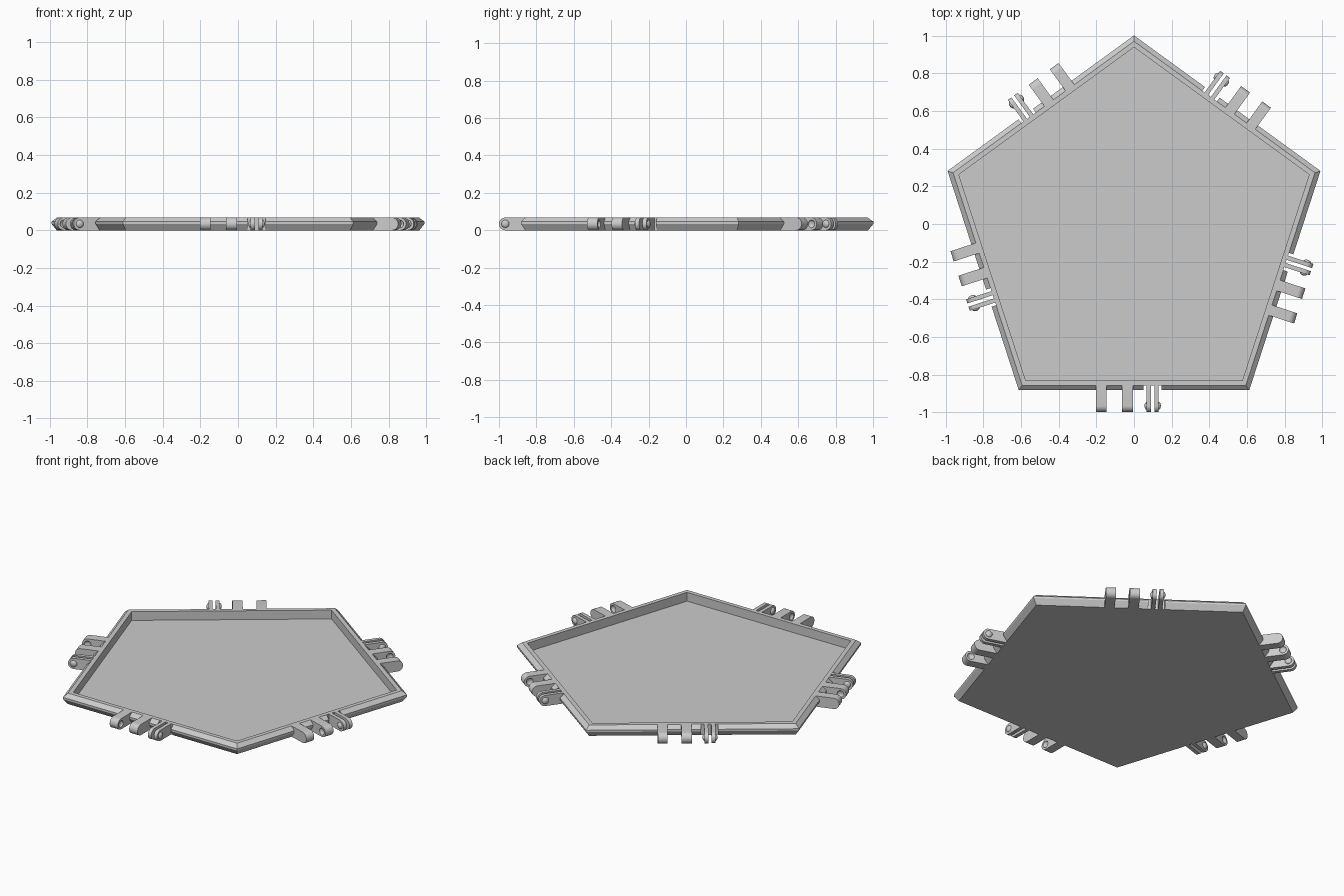
import bpy, bmesh, math
from mathutils import Matrix, Vector

cube = bpy.data.objects.get("Cube")
if cube:
    bpy.data.objects.remove(cube, do_unlink=True)

CENTRE_Y = -0.04      # pentagon centre
AXIS = 0.926          # distance from centre to hinge axis
R = 0.034             # knuckle radius, half the panel height

grey = bpy.data.materials.new("light_grey")
grey.use_nodes = True
colour = (0.6, 0.6, 0.6, 1)
grey.diffuse_color = colour
grey.node_tree.nodes["Principled BSDF"].inputs["Base Color"].default_value = colour


def finish(bm, name):
    bmesh.ops.recalc_face_normals(bm, faces=bm.faces[:])
    mesh = bpy.data.meshes.new(name)
    bm.to_mesh(mesh)
    bm.free()
    mesh.materials.append(grey)
    obj = bpy.data.objects.new(name, mesh)
    bpy.context.collection.objects.link(obj)
    return obj


def turn(k):
    return Matrix.Translation((0, CENTRE_Y, 0)) @ Matrix.Rotation(math.radians(72 * k), 4, "Z")


def cut(obj, cutter):
    mod = obj.modifiers.new("cut", "BOOLEAN")
    mod.operation = "DIFFERENCE"
    mod.solver = "EXACT"
    mod.object = cutter


def bake(obj, cutters):
    # Apply the cuts, then drop the cutters
    deps = bpy.context.evaluated_depsgraph_get()
    mesh = bpy.data.meshes.new_from_object(obj.evaluated_get(deps))
    obj.modifiers.clear()
    obj.data = mesh
    for c in cutters:
        bpy.data.objects.remove(c, do_unlink=True)


# Pentagonal tray: bevelled rim section (distance from centre, height)
section = [(0.82, 0), (0.843, 0.034), (0.843, 0.046), (0.818, 0.068),
           (0.792, 0.068), (0.792, 0.012)]
bm = bmesh.new()
rings = []
for a, z in section:
    r = a / math.cos(math.pi / 5)
    angles = [math.radians(90 + 72 * k) for k in range(5)]
    rings.append([bm.verts.new((r * math.cos(t), r * math.sin(t), z)) for t in angles])
for low, high in zip(rings, rings[1:]):
    for k in range(5):
        n = (k + 1) % 5
        bm.faces.new((low[k], low[n], high[n], high[k]))
bm.faces.new(rings[0])
bm.faces.new(rings[-1])
tray = finish(bm, "pentagon_tray")
tray.matrix_world = turn(0)

# Clearance notches in the rim around each clip
bm = bmesh.new()
for k in range(5):
    box = Matrix.Translation((0.098, -0.868, R)) @ Matrix.Diagonal((0.096, 0.1, 0.2, 1))
    bmesh.ops.create_cube(bm, size=1, matrix=turn(k) @ box)
notches = finish(bm, "notch_cutter")
notches.hide_render = True
cut(tray, notches)
bake(tray, [notches])


def knuckle(bm, x0, x1):
    # Round-ended lug reaching out from the rim
    arc = [math.radians(-90 + 180 * i / 16) for i in range(17)]
    outline = [(-0.81, 0)]
    outline += [(-AXIS - R * math.cos(t), R + R * math.sin(t)) for t in arc]
    outline.append((-0.81, 2 * R))
    face = bm.faces.new([bm.verts.new((x0, y, z)) for y, z in outline])
    out = bmesh.ops.extrude_face_region(bm, geom=[face])
    moved = [v for v in out["geom"] if isinstance(v, bmesh.types.BMVert)]
    bmesh.ops.translate(bm, verts=moved, vec=Vector((x1 - x0, 0, 0)))


def dome(bm, x):
    place = Matrix.Translation((x, -AXIS, R)) @ Matrix.Diagonal((0.6, 1, 1, 1))
    spin = Matrix.Rotation(math.pi / 2, 4, "Y")
    bmesh.ops.create_uvsphere(bm, u_segments=20, v_segments=10, radius=0.021,
                              matrix=place @ spin)


# Wide lugs with sockets on their facing sides
bm = bmesh.new()
knuckle(bm, -0.202, -0.145)
knuckle(bm, -0.065, -0.006)
lugs = finish(bm, "socket_lugs_1")
bm = bmesh.new()
dome(bm, -0.145)
dome(bm, -0.065)
sockets = finish(bm, "socket_cutter")
sockets.hide_render = True
cut(lugs, sockets)
bake(lugs, [sockets])

# Thin springy clip plates with bumps on their outer sides
bm = bmesh.new()
knuckle(bm, 0.067, 0.09)
knuckle(bm, 0.108, 0.131)
dome(bm, 0.068)
dome(bm, 0.13)
clip = finish(bm, "clip_plates_1")

# Repeat the hinge parts on all five sides
parts = [tray, lugs, clip]
for part in (lugs, clip):
    part.matrix_world = turn(0)
    for k in range(1, 5):
        copy = part.copy()
        copy.name = part.name[:-1] + str(k + 1)
        copy.matrix_world = turn(k)
        bpy.context.collection.objects.link(copy)
        parts.append(copy)

# Smooth the round ends, keep the edges sharp
bpy.ops.object.select_all(action="DESELECT")
for obj in (lugs, clip):
    obj.select_set(True)
    bpy.context.view_layer.objects.active = obj
    bpy.ops.object.shade_smooth_by_angle(angle=math.radians(30))
    obj.select_set(False)
